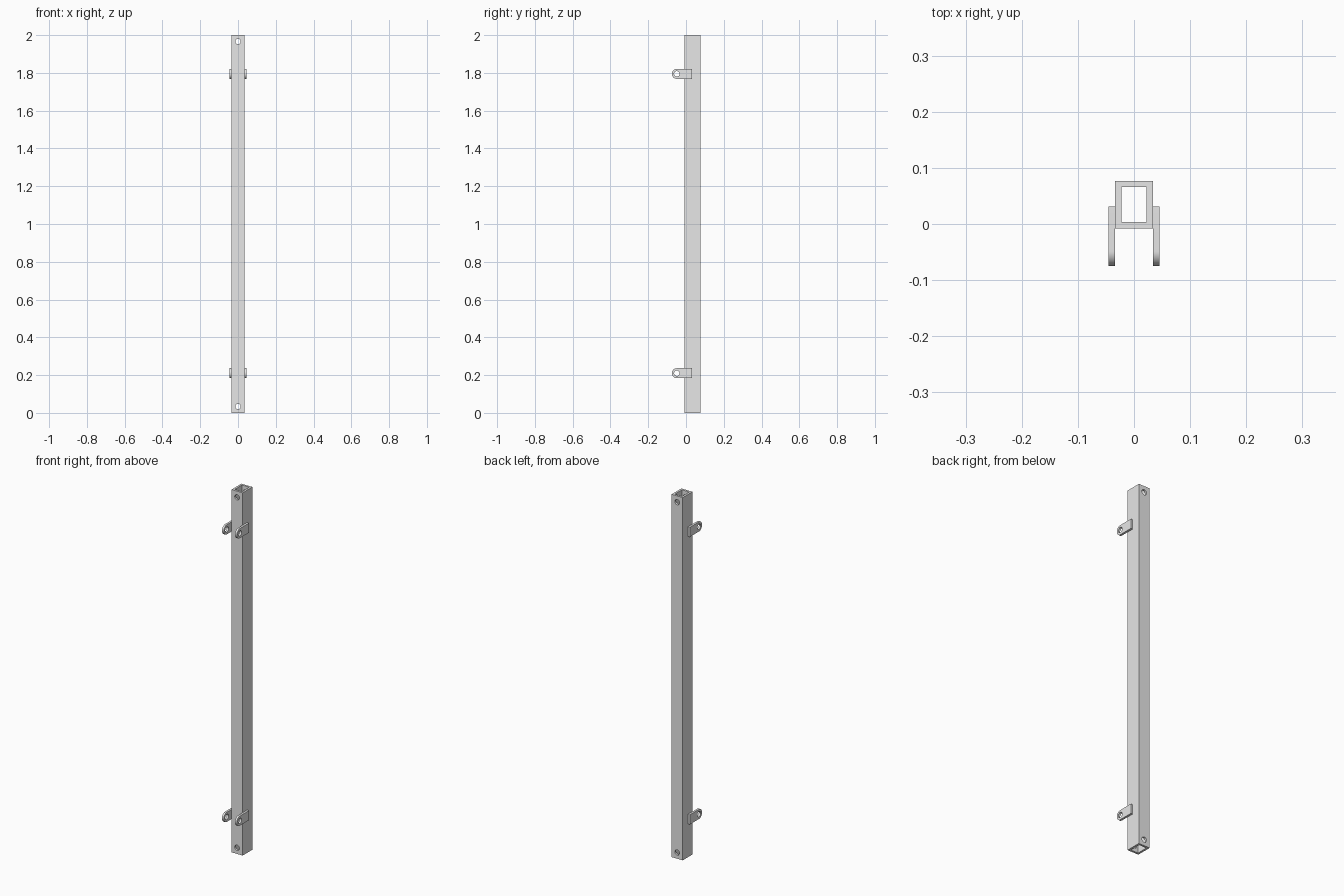
import bpy, bmesh, math
from mathutils import Matrix, Vector

if "Cube" in bpy.data.objects:
    bpy.data.objects.remove(bpy.data.objects["Cube"], do_unlink=True)

steel = bpy.data.materials.new("steel_grey")
steel.use_nodes = True
steel.diffuse_color = (0.8, 0.8, 0.8, 1)
steel.node_tree.nodes["Principled BSDF"].inputs["Base Color"].default_value = (0.8, 0.8, 0.8, 1)


def add_object(name, bm):
    bmesh.ops.recalc_face_normals(bm, faces=bm.faces)
    mesh = bpy.data.meshes.new(name)
    bm.to_mesh(mesh)
    bm.free()
    mesh.materials.append(steel)
    obj = bpy.data.objects.new(name, mesh)
    bpy.context.collection.objects.link(obj)
    return obj


def prism(name, points, offset):
    """Extrude a closed 3D outline along an offset."""
    bm = bmesh.new()
    face = bm.faces.new([bm.verts.new(p) for p in points])
    ext = bmesh.ops.extrude_face_region(bm, geom=[face], use_keep_orig=True)
    bmesh.ops.translate(bm, vec=offset,
                        verts=[v for v in ext["geom"] if isinstance(v, bmesh.types.BMVert)])
    return add_object(name, bm)


def box(name, x, y0, y1, z0, z1):
    return prism(name, [(-x, y0, z0), (x, y0, z0), (x, y1, z0), (-x, y1, z0)], (0, 0, z1 - z0))


def rod(name, centre, radius, length, axis):
    bm = bmesh.new()
    turn = Matrix.Rotation(math.pi / 2, 4, 'Y' if axis == 'X' else 'X')
    bmesh.ops.create_cone(bm, cap_ends=True, segments=32, radius1=radius, radius2=radius,
                          depth=length, matrix=Matrix.Translation(centre) @ turn)
    return add_object(name, bm)


def activate(obj):
    bpy.ops.object.select_all(action='DESELECT')
    obj.select_set(True)
    bpy.context.view_layer.objects.active = obj


def cut(obj, cutter):
    """Subtract the cutter and discard it."""
    mod = obj.modifiers.new("cut", 'BOOLEAN')
    mod.operation, mod.solver, mod.object = 'DIFFERENCE', 'EXACT', cutter
    activate(obj)
    bpy.ops.object.modifier_apply(modifier=mod.name)
    bpy.data.objects.remove(cutter, do_unlink=True)


def smooth(obj):
    activate(obj)
    bpy.ops.object.shade_smooth_by_angle(angle=math.radians(30))


HALF_X, Y0, Y1, WALL = 0.034, -0.008, 0.077, 0.0115

# Hollow rectangular post with a bolt hole through front and back at each end
post = box("post", HALF_X, Y0, Y1, 0, 2)
cut(post, box("bore", HALF_X - WALL, Y0 + WALL, Y1 - WALL, -0.1, 2.1))
for z in (0.034, 1.966):
    cut(post, rod("bolt_cutter", Vector((0, 0.035, z)), 0.0145, 0.3, 'Y'))
smooth(post)

# Round-nosed hinge lugs, one pair at each height
R, NOSE_Y, BACK_Y = 0.0265, -0.0485, 0.031
for label, z in (("lower", 0.21), ("upper", 1.795)):
    outline = [(HALF_X, BACK_Y, z - R), (HALF_X, BACK_Y, z + R)]
    for i in range(25):
        a = math.pi / 2 + math.pi * i / 24
        outline.append((HALF_X, NOSE_Y + R * math.cos(a), z + R * math.sin(a)))
    lugs = prism(label + "_hinge_lugs", outline, (WALL, 0, 0))
    cut(lugs, rod("pin_cutter", Vector((HALF_X, NOSE_Y, z)), 0.0145, 0.1, 'X'))
    mirror = lugs.modifiers.new("mirror", 'MIRROR')
    mirror.use_mirror_merge = False
    activate(lugs)
    bpy.ops.object.modifier_apply(modifier=mirror.name)
    smooth(lugs)
